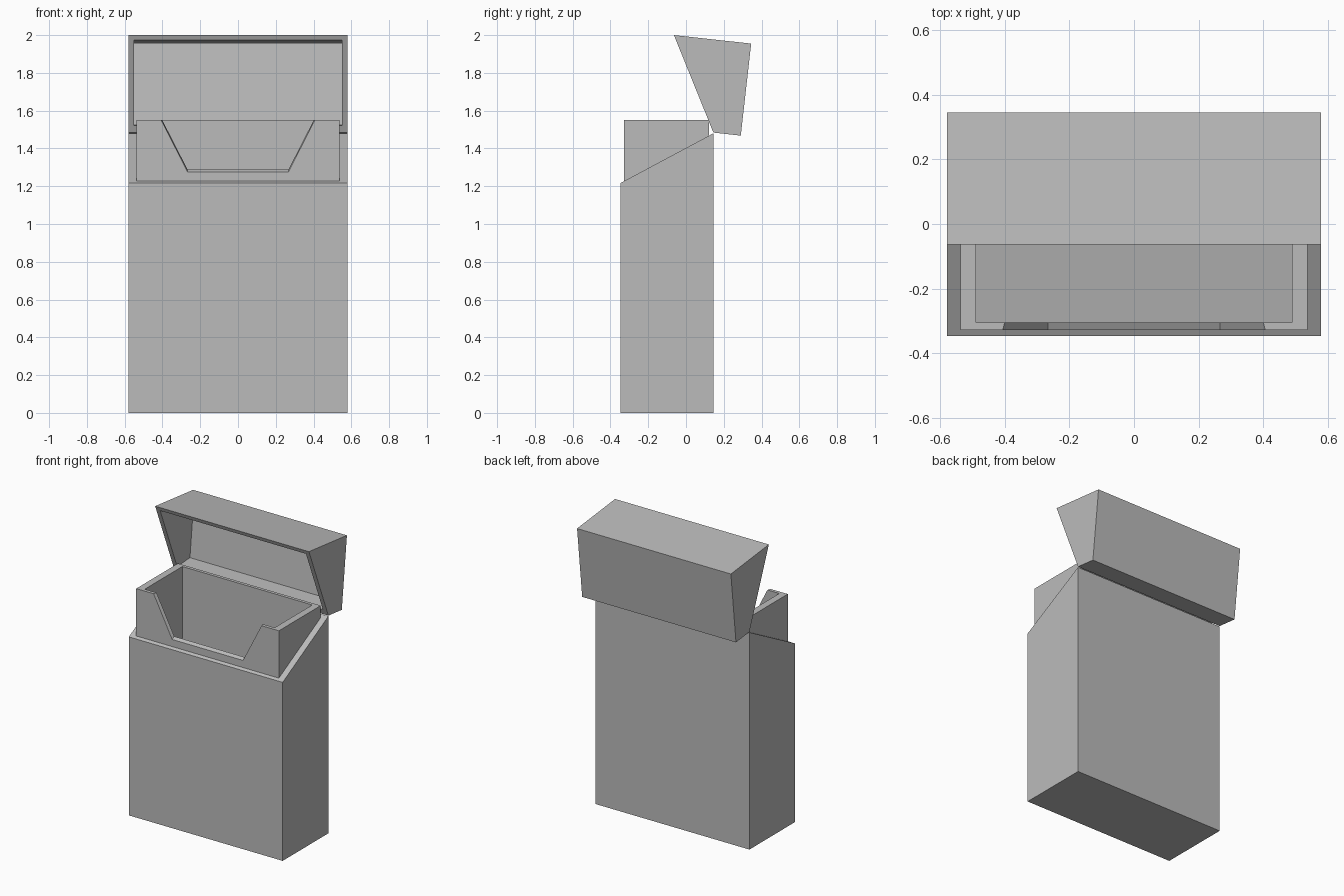
import bpy
import bmesh
from mathutils import Vector

cube = bpy.data.objects.get("Cube")
if cube:
    bpy.data.objects.remove(cube, do_unlink=True)

grey = bpy.data.materials.new("card grey")
grey.use_nodes = True
COLOUR = (0.5, 0.5, 0.5, 1)
grey.diffuse_color = COLOUR
grey.node_tree.nodes["Principled BSDF"].inputs["Base Color"].default_value = COLOUR


def prism(name, points, sweep):
    """Sweep a flat outline along a vector into a closed solid."""
    bm = bmesh.new()
    start = bm.faces.new([bm.verts.new(p) for p in points])
    moved = bmesh.ops.extrude_face_region(bm, geom=[start], use_keep_orig=True)["geom"]
    verts = [g for g in moved if isinstance(g, bmesh.types.BMVert)]
    bmesh.ops.translate(bm, verts=verts, vec=Vector(sweep))
    bmesh.ops.recalc_face_normals(bm, faces=bm.faces)
    mesh = bpy.data.meshes.new(name)
    bm.to_mesh(mesh)
    bm.free()
    mesh.materials.append(grey)
    obj = bpy.data.objects.new(name, mesh)
    bpy.context.collection.objects.link(obj)
    return obj


def side_prism(name, outline, half_width):
    """Sweep a (y, z) side outline across the full width."""
    points = [(-half_width, y, z) for y, z in outline]
    return prism(name, points, (2 * half_width, 0, 0))


def combine(target, tool, operation):
    """Apply a boolean and discard the tool."""
    tool.hide_render = True
    mod = target.modifiers.new(operation, 'BOOLEAN')
    mod.operation, mod.solver, mod.object = operation, 'EXACT', tool
    bpy.context.view_layer.objects.active = target
    bpy.ops.object.modifier_apply(modifier=mod.name)
    bpy.data.objects.remove(tool, do_unlink=True)


# Carton body with a slanted top, and the upright inner sleeve
carton = side_prism("carton", [(-0.347, 0), (0.145, 0), (0.145, 1.48), (-0.347, 1.217)], 0.58)
sleeve = side_prism("sleeve", [(-0.328, 1), (0.122, 1), (0.122, 1.55), (-0.328, 1.55)], 0.538)
combine(carton, sleeve, 'UNION')

# Deep hollow inside the sleeve
hollow = side_prism("hollow", [(-0.305, 0.05), (0.1, 0.13), (0.1, 1.8), (-0.305, 1.8)], 0.49)
combine(carton, hollow, 'DIFFERENCE')

# Tapered notch in the sleeve front, its base parallel to the slanted top
notch_outline = [(-0.267, 1.238), (0.267, 1.238), (0.522, 1.738), (-0.522, 1.738)]
notch = prism("notch", [(x, -0.4, z) for x, z in notch_outline], (0, 0.2, 0.105))
combine(carton, notch, 'DIFFERENCE')

# Open lid, hinged on the top back edge
lid = side_prism("lid", [(-0.064, 2), (0.345, 1.955), (0.29, 1.468), (0.145, 1.484)], 0.58)
lid_hollow = side_prism(
    "lid_hollow", [(-0.254, 1.983), (0.315, 1.955), (0.268, 1.53), (-0.07, 1.511)], 0.55)
combine(lid, lid_hollow, 'DIFFERENCE')
